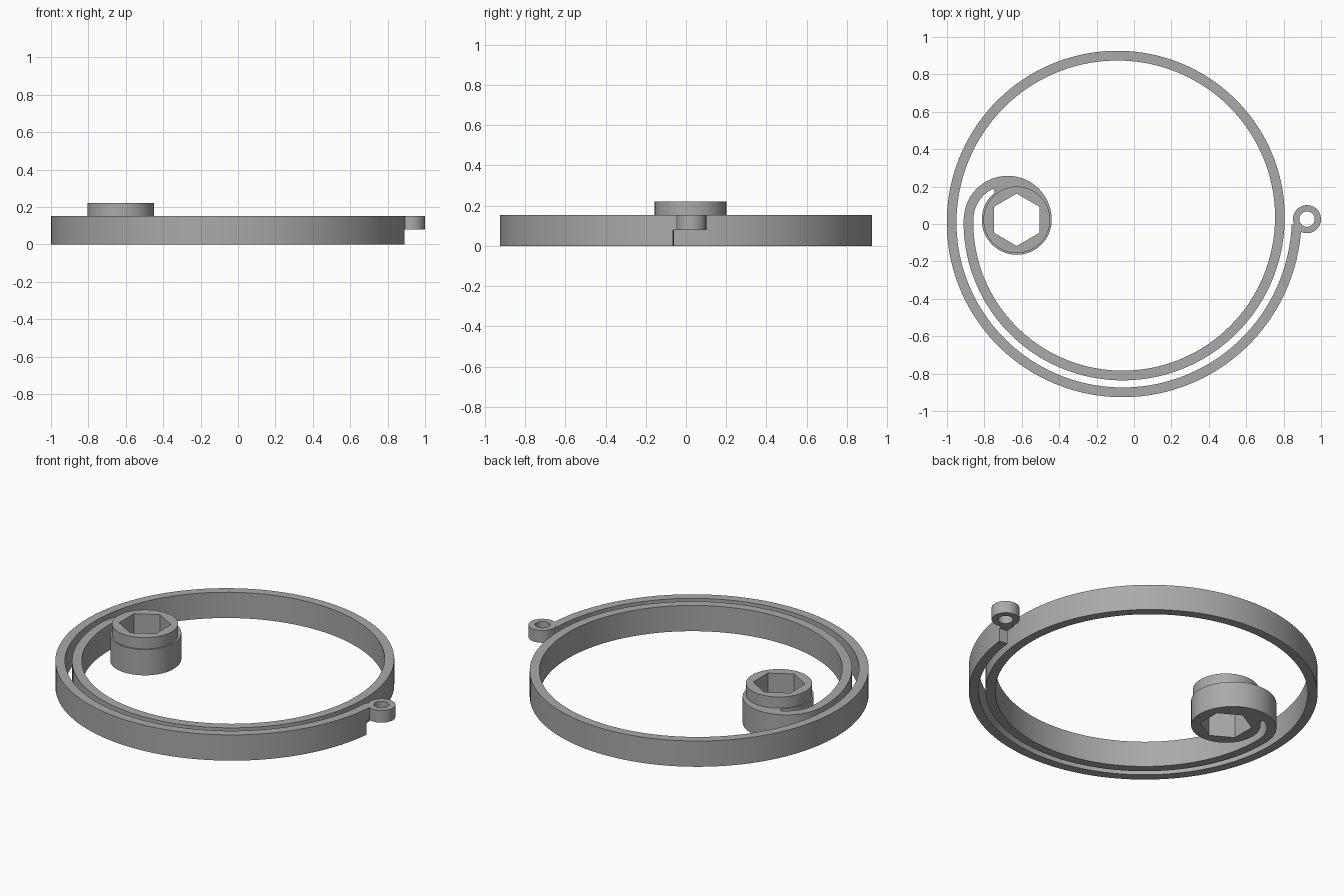
import bpy, bmesh
from math import sin, cos, pi, radians

cube = bpy.data.objects.get("Cube")
if cube:
    bpy.data.objects.remove(cube, do_unlink=True)

grey = bpy.data.materials.new("plain grey")
grey.use_nodes = True
colour = (0.4, 0.4, 0.4, 1)
grey.diffuse_color = colour
grey.node_tree.nodes["Principled BSDF"].inputs["Base Color"].default_value = colour


def strip(name, outer, inner, z0, z1, closed):
    """Extrude the band between two matching outlines from z0 to z1."""
    bm = bmesh.new()
    sections = []
    for o, i in zip(outer, inner):
        corners = ((*o, z0), (*o, z1), (*i, z1), (*i, z0))
        sections.append([bm.verts.new(c) for c in corners])
    n = len(sections)
    for k in range(n if closed else n - 1):
        a, b = sections[k], sections[(k + 1) % n]
        for j in range(4):
            m = (j + 1) % 4
            bm.faces.new((a[j], a[m], b[m], b[j]))
    if not closed:
        bm.faces.new(sections[0])
        bm.faces.new(sections[-1][::-1])
    bmesh.ops.recalc_face_normals(bm, faces=bm.faces)
    mesh = bpy.data.meshes.new(name)
    bm.to_mesh(mesh)
    bm.free()
    mesh.materials.append(grey)
    obj = bpy.data.objects.new(name, mesh)
    bpy.context.collection.objects.link(obj)
    bpy.ops.object.select_all(action="DESELECT")
    obj.select_set(True)
    bpy.context.view_layer.objects.active = obj
    bpy.ops.object.shade_smooth_by_angle(angle=radians(30))
    return obj


def polar(centre, r, a):
    return centre[0] + r * cos(a), centre[1] + r * sin(a)


def circle(r):
    return lambda a: r


def hexagon(r):
    # Pointed towards +y and -y
    return lambda a: r * cos(pi / 6) / cos((a + pi / 6) % (pi / 3) - pi / 6)


def ring(name, centre, r, hole, z0, z1, n=72):
    angles = [2 * pi * k / n for k in range(n)]
    strip(name, [polar(centre, r, a) for a in angles],
          [polar(centre, hole(a), a) for a in angles], z0, z1, True)


HEIGHT = 0.153
HALF = 0.026
COIL = (-0.075, 0.0225)
HOOK = (-0.675, 0.0225)
HUB = (-0.627, 0.0225)
EYE = (0.925, 0.026)


def coil(a):
    """Both edges of the spiral at clockwise angle a."""
    r = 0.945 - 0.09 * a / (2 * pi)
    return polar(COIL, r + HALF, -a), polar(COIL, r - HALF, -a)


# Spiral band followed by the hook that curls onto the hub
start, turns = radians(5.2), 3 * pi
edges = [coil(start + (turns - start) * k / 200) for k in range(201)]
for deg in range(175, -1, -5):
    a = radians(deg)
    thin = (polar(HOOK, 0.235, a), polar(HOOK, 0.184, a))
    thick = (polar(HOOK, 0.235, a), polar(HOOK, 0.165, a))
    if deg >= 115 or deg < 60:
        edges.append(thin)
    if 60 <= deg <= 115:
        edges.append(thick)
strip("spiral_band", [e[0] for e in edges], [e[1] for e in edges], 0, HEIGHT, False)

# Upper tongue joining the band to the eyelet
edges = [coil(radians(d)) for d in (5.2, 3.5, 1.5)]
strip("eyelet_tongue", [e[0] for e in edges], [e[1] for e in edges], 0.08, HEIGHT, False)
ring("eyelet", EYE, 0.075, circle(0.041), 0.08, HEIGHT, 48)

# Hub with a hexagonal socket: wide body below, narrower collar above
ring("hub_body", HUB, 0.187, hexagon(0.14), 0, HEIGHT)
ring("hub_collar", HUB, 0.178, hexagon(0.14), HEIGHT, 0.22)
